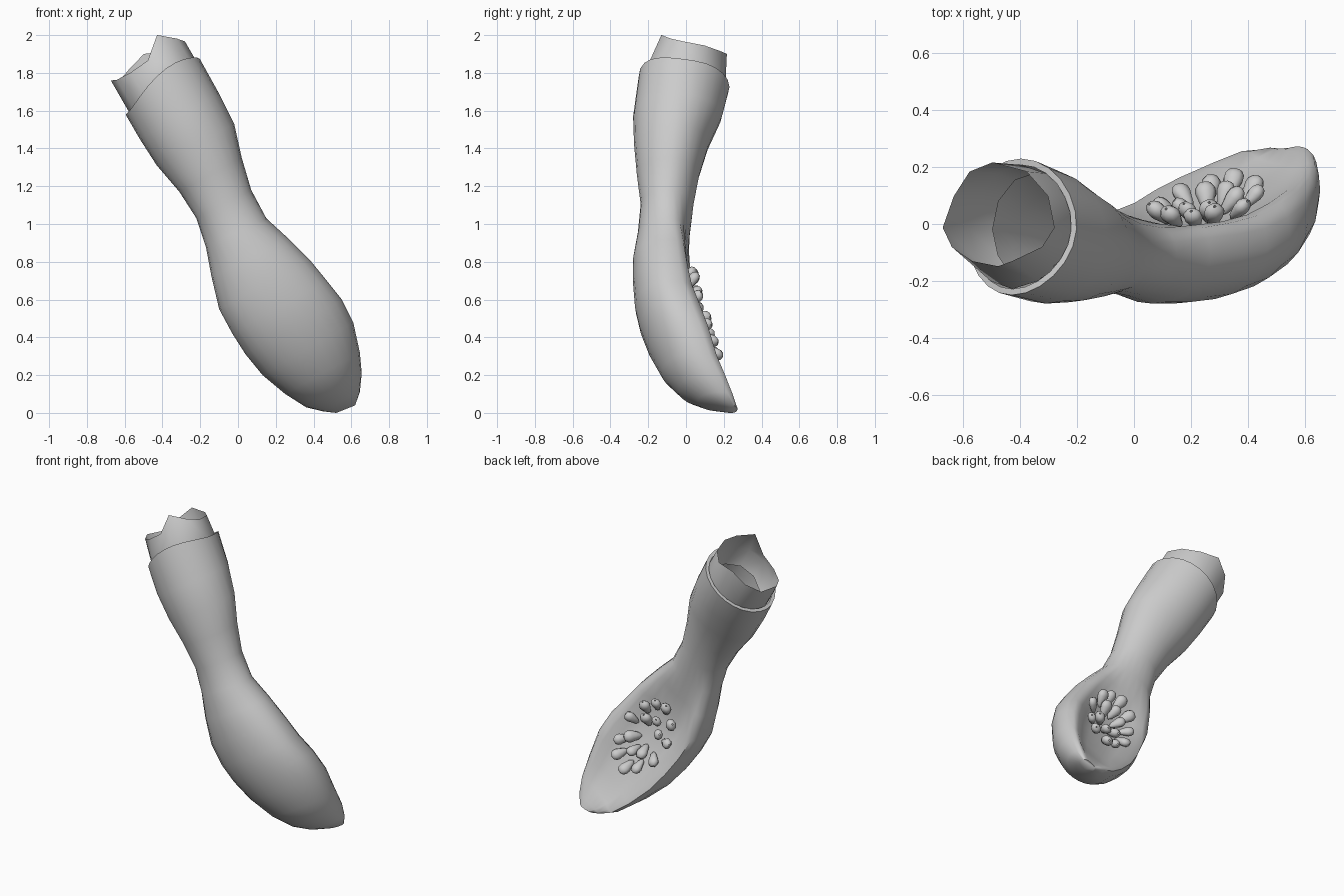
import bpy, bmesh, math, random
from mathutils import Vector
from mathutils.bvhtree import BVHTree

if "Cube" in bpy.data.objects:
    bpy.data.objects.remove(bpy.data.objects["Cube"])

random.seed(4)
N = 24

# Stations: left x,z | right x,z | widest y | front y | left rim y, right rim y | bowl depth, bowl blend
STATIONS = [
    (-.595, 1.58, -.20, 1.87, -.02, -.25, .23, .23, 0, 0),
    (-.52, 1.45, -.10, 1.69, -.04, -.28, .19, .19, 0, 0),
    (-.43, 1.31, -.02, 1.53, -.06, -.275, .12, .12, 0, 0),
    (-.31, 1.17, .02, 1.35, -.08, -.26, .07, .07, 0, 0),
    (-.22, 1.03, .07, 1.18, -.10, -.24, .04, .04, 0, 0),
    (-.17, .88, .15, 1.03, -.10, -.255, .03, .01, .0, .2),
    (-.14, .72, .27, .92, -.10, -.28, .04, .0, .025, .8),
    (-.10, .55, .38, .81, -.10, -.28, .06, .01, .05, 1),
    (-.03, .42, .47, .70, -.09, -.27, .09, .035, .06, 1),
    (.04, .31, .55, .60, -.05, -.245, .135, .075, .06, 1),
    (.13, .20, .61, .48, .0, -.20, .18, .12, .055, 1),
    (.25, .10, .645, .32, .06, -.13, .23, .165, .045, 1),
    (.36, .03, .655, .21, .12, -.04, .27, .21, .03, 1),
    (.45, .008, .645, .11, .18, .06, .28, .25, .01, .8),
    (.52, .0, .62, .04, .235, .19, .27, .275, .0, .3),
]
UP = Vector((-.5, 0, .87))


def ring_point(st, a):
    lx, lz, rx, rz, ys, yf, bl, br, depth, w = st
    c, s = math.cos(a), math.sin(a)
    x = (lx + rx) / 2 + c * (rx - lx) / 2
    z = (lz + rz) / 2 + c * (rz - lz) / 2
    if s < 0:
        y = ys - (yf - ys) * s
    else:
        back = bl + (br - bl) * (c + 1) / 2
        rim = min(1, math.sin(min(s / .65, 1) * math.pi / 2))
        dip = max(0, (s - .6) / .4)
        dip = dip * dip * (3 - 2 * dip)
        y = ys + (back - ys) * ((1 - w) * s + w * rim) - depth * dip * w
    return Vector((x, y, z))


def loft(name, rings, cap_end=False, angle=60):
    bm = bmesh.new()
    vr = [[bm.verts.new(p) for p in r] for r in rings]
    for a, b in zip(vr, vr[1:]):
        n = len(a)
        for i in range(n):
            bm.faces.new((a[i], a[(i + 1) % n], b[(i + 1) % n], b[i]))
    if cap_end:
        bm.faces.new(vr[-1])
        bmesh.ops.recalc_face_normals(bm, faces=bm.faces)
    me = bpy.data.meshes.new(name)
    bm.to_mesh(me)
    bm.free()
    ob = bpy.data.objects.new(name, me)
    bpy.context.collection.objects.link(ob)
    bpy.ops.object.select_all(action='DESELECT')
    ob.select_set(True)
    bpy.context.view_layer.objects.active = ob
    bpy.ops.object.shade_smooth_by_angle(angle=math.radians(angle))
    return ob


# Limb: hollow sleeve tapering to a wrist, then a club with a scooped back
angles = [2 * math.pi * i / N for i in range(N)]
rings = [[ring_point(st, a) for a in angles] for st in STATIONS]
for i, a in enumerate(angles):                       # raised front of the lip
    rings[0][i] += UP * .07 * max(0, math.cos(a - math.radians(285))) ** 2
mid = sum(rings[0], Vector()) / N
lip = [mid + (p - mid) * .91 for p in rings[0]]
limb = loft("limb", [lip] + rings, cap_end=True)

# Inner tube with a jagged top edge, continuing down into the sleeve
HEIGHTS = [.12, .12, .14, .20, .18, .16, .19, .17, .13, .10, .18, .13]
lip12 = lip[::2]
top = []
for p, h in zip(lip12, HEIGHTS):
    q = p + UP * h
    q.y = q.y * (.65 if q.y < 0 else 1.04)
    top.append(q)
low = [mid + (p - mid) * .88 - UP * .12 for p in lip12]
loft("inner_tube", [top, lip12, low])

# Teeth: two radial rows seated in the scoop
bm = bmesh.new()
bm.from_mesh(limb.data)
tree = BVHTree.FromBMesh(bm)
ACROSS, ALONG = Vector((.87, 0, .5)), Vector((.5, 0, -.87))
PROFILE = [(.004, -.005), (.017, .01), (.023, .03), (.030, .052), (.029, .068), (.020, .082), (.004, .088)]


def tooth(name, u, v, size, lift):
    radial = ACROSS * u + ALONG * v
    base = Vector((.26, 1, .515)) + radial
    hit, normal, _, _ = tree.ray_cast(base, Vector((0, -1, 0)))
    if normal.y < 0:
        normal = -normal
    axis = (radial.normalized() + normal * lift).normalized()
    side = axis.cross(normal).normalized()
    thick = axis.cross(side)
    pts = []
    for r, z in PROFILE:
        pts.append([hit + normal * .008 + size * (axis * z + side * (r * math.cos(t)) + thick * (r * .8 * math.sin(t)))
                    for t in [math.tau * k / 8 for k in range(8)]])
    loft(name, pts, angle=70)


for count, ru, rv, lift, phase in ((11, .105, .19, .7, 0), (6, .04, .09, 1.0, .4)):
    for k in range(count):
        t = math.tau * k / count + phase + random.uniform(-.1, .1)
        tooth("tooth", ru * math.cos(t), rv * math.sin(t), random.uniform(1.1, 1.3),
              lift + .4 * max(0, math.sin(t)))
bm.free()
